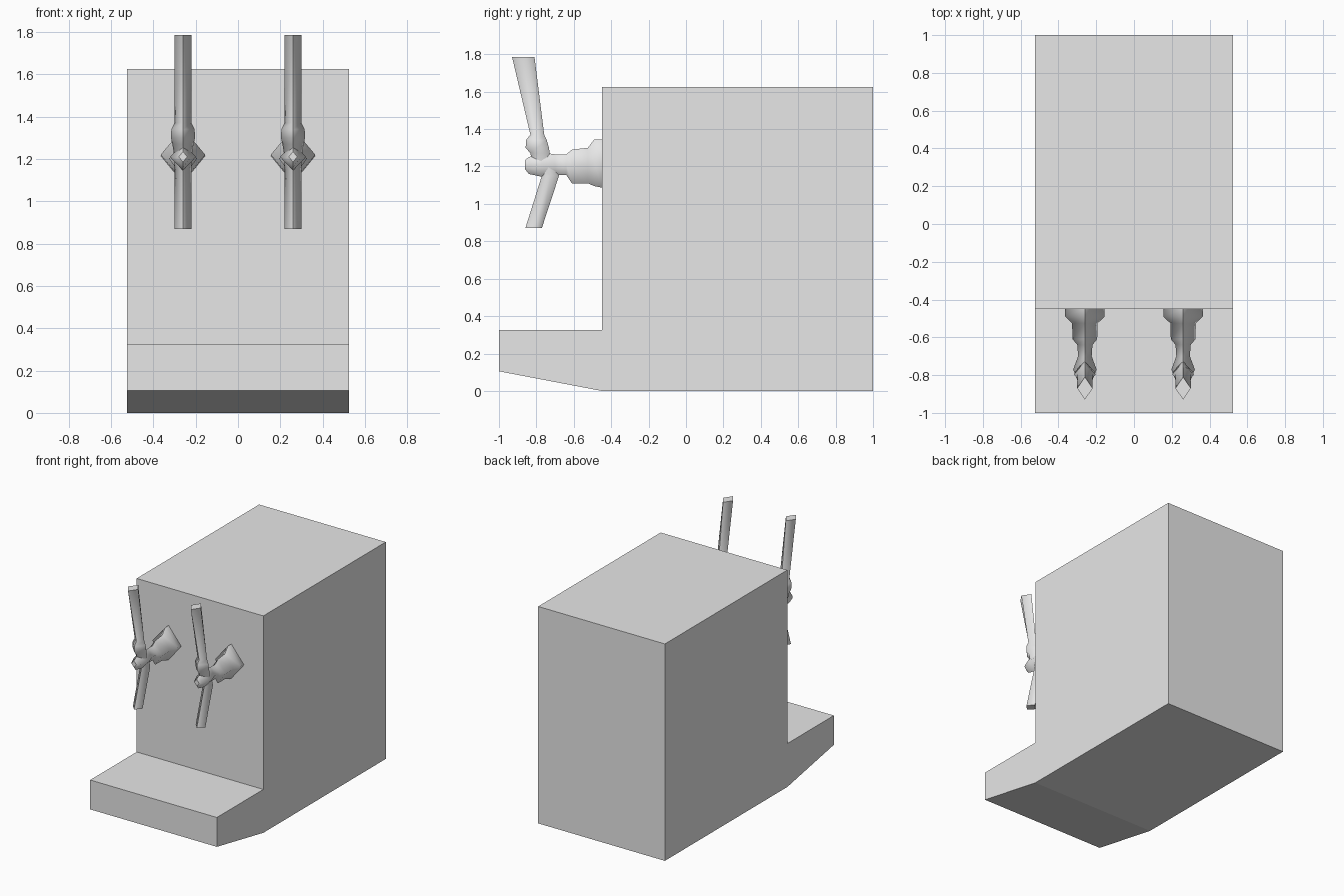
import bpy, bmesh
from mathutils import Vector

cube = bpy.data.objects.get("Cube")
if cube:
    bpy.data.objects.remove(cube, do_unlink=True)

grey = bpy.data.materials.new("light grey")
grey.use_nodes = True
colour = (0.8, 0.8, 0.8, 1)
grey.diffuse_color = colour
grey.node_tree.nodes["Principled BSDF"].inputs["Base Color"].default_value = colour


def finish(name, bm):
    bmesh.ops.recalc_face_normals(bm, faces=bm.faces)
    mesh = bpy.data.meshes.new(name)
    bm.to_mesh(mesh)
    bm.free()
    mesh.materials.append(grey)
    obj = bpy.data.objects.new(name, mesh)
    bpy.context.collection.objects.link(obj)
    return obj


def loft(name, x, rings, across):
    """Four-sided tube; each ring is centre y, centre z, half width, half depth."""
    bm = bmesh.new()
    loops = []
    for y, z, w, d in rings:
        centre = Vector((x, y, z))
        side = Vector((w, 0, 0))
        deep = across * d
        loops.append([bm.verts.new(centre + o) for o in (side, deep, -side, -deep)])
    for a, b in zip(loops, loops[1:]):
        for i in range(4):
            j = (i + 1) % 4
            f = bm.faces.new((a[i], a[j], b[j], b[i]))
            f.smooth = True
    for end in (loops[0], loops[-1]):
        cap = bm.faces.new(end)
        for e in cap.edges:
            e.smooth = False
    # Crisp ridge along the middle, soft shading over each half
    for e in bm.edges:
        if all(abs(v.co.x - x) < 0.0001 for v in e.verts):
            e.smooth = False
    return finish(name, bm)


# Cabinet with drip shelf, one side profile extruded across the width
profile = [(-1, 0.105), (-0.45, 0), (1, 0), (1, 1.625), (-0.45, 1.625),
           (-0.45, 0.325), (-1, 0.325)]
bm = bmesh.new()
outline = bm.faces.new([bm.verts.new((-0.525, y, z)) for y, z in profile])
sweep = bmesh.ops.extrude_face_region(bm, geom=[outline])
moved = [g for g in sweep["geom"] if isinstance(g, bmesh.types.BMVert)]
bmesh.ops.translate(bm, verts=moved, vec=(1.05, 0, 0))
finish("cabinet", bm)

# Stem from the cabinet to the valve
stem = [(-0.45, 1.215, 0.105, 0.128), (-0.49, 1.22, 0.105, 0.125),
        (-0.525, 1.205, 0.068, 0.095), (-0.61, 1.2, 0.065, 0.09),
        (-0.64, 1.21, 0.04, 0.055), (-0.70, 1.21, 0.036, 0.055),
        (-0.77, 1.21, 0.062, 0.065), (-0.84, 1.205, 0.035, 0.045),
        (-0.86, 1.21, 0.02, 0.025)]
# Handle with its collar
handle = [(-0.77, 1.21, 0.04, 0.05), (-0.78, 1.27, 0.05, 0.052),
          (-0.795, 1.30, 0.057, 0.062), (-0.8, 1.34, 0.055, 0.056),
          (-0.795, 1.37, 0.04, 0.037), (-0.87, 1.785, 0.041, 0.06)]
# Spout
spout = [(-0.74, 1.21, 0.04, 0.05), (-0.725, 1.15, 0.04, 0.046),
         (-0.815, 0.87, 0.04, 0.044)]

for label, x in (("left", 0.26), ("right", -0.26)):
    loft(label + "_stem", x, stem, Vector((0, 0, 1)))
    loft(label + "_handle", x, handle, Vector((0, 1, 0)))
    loft(label + "_spout", x, spout, Vector((0, 1, 0)))
